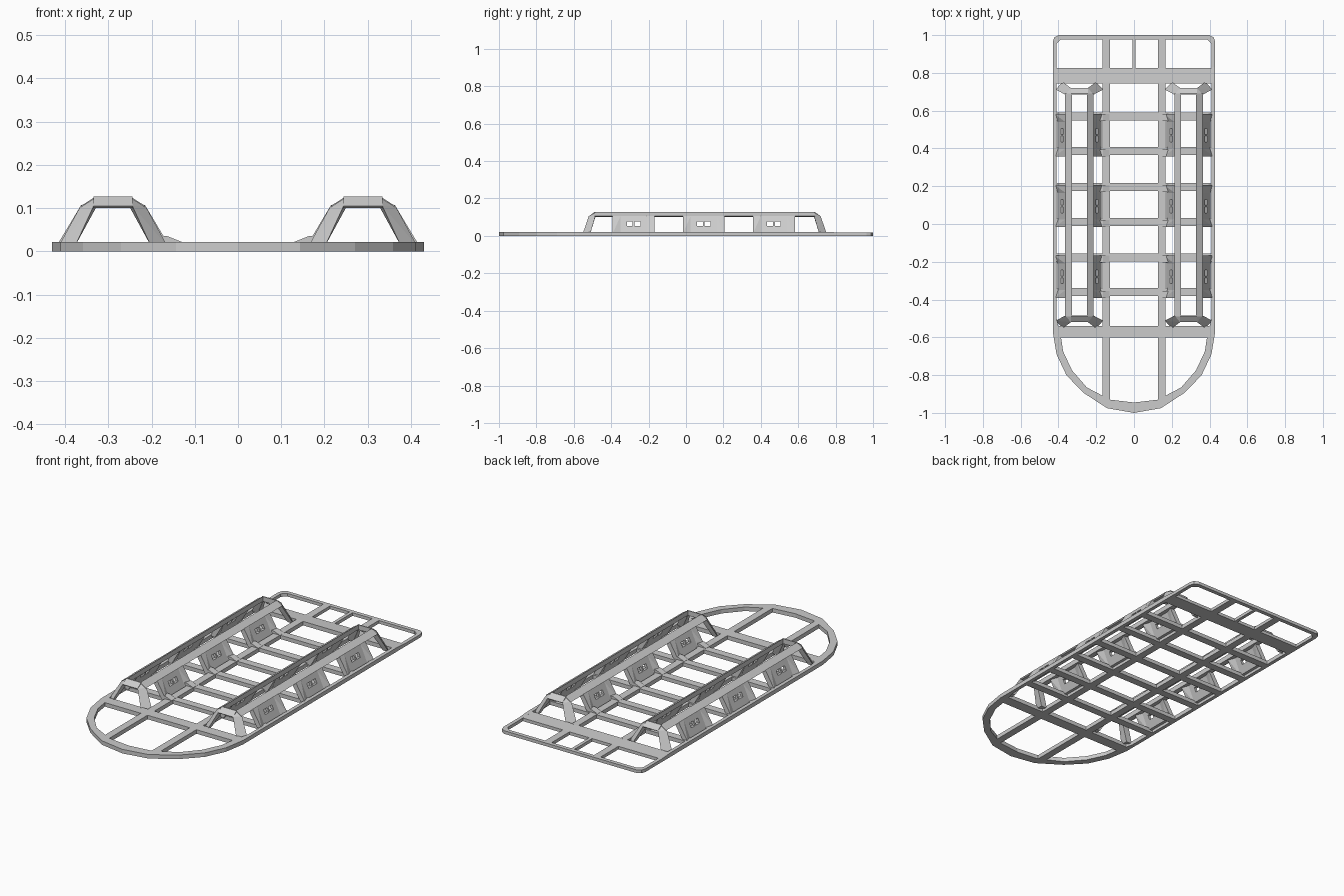
import bpy, bmesh

if "Cube" in bpy.data.objects:
    bpy.data.objects.remove(bpy.data.objects["Cube"])

H = 0.022      # frame thickness
HR = 0.017     # rear frame thickness
CX, CY = 0.289, 0.10   # centre of each raised housing


def hull(bm, pts):
    """Add one convex solid around the points."""
    vs = [bm.verts.new(p) for p in pts]
    r = bmesh.ops.convex_hull(bm, input=vs)
    junk = {g for g in r["geom_interior"] + r["geom_unused"] if isinstance(g, bmesh.types.BMVert)}
    bmesh.ops.delete(bm, geom=list(junk), context='VERTS')


def box(bm, x0, x1, y0, y1, z0, z1):
    hull(bm, [(x, y, z) for x in (x0, x1) for y in (y0, y1) for z in (z0, z1)])


def finish(bm, name, mirror=False):
    bmesh.ops.dissolve_limit(bm, angle_limit=0.01, verts=bm.verts[:], edges=bm.edges[:])
    bmesh.ops.recalc_face_normals(bm, faces=bm.faces[:])
    me = bpy.data.meshes.new(name)
    bm.to_mesh(me)
    bm.free()
    ob = bpy.data.objects.new(name, me)
    bpy.context.collection.objects.link(ob)
    if mirror:
        m = ob.modifiers.new("mirror", 'MIRROR')
        m.use_mirror_merge = False
    return ob


# Outer rim: rounded nose at the front, small cut corners at the rear
outer = [(0, -1.0), (.143, -.975), (.27, -.892), (.358, -.80), (.41, -.69), (.43, -.57),
         (.43, -.50), (.43, .75), (.43, .83), (.43, .965), (.422, .988), (.40, 1.0), (0, 1.0)]
inner = [(0, -.945), (.127, -.93), (.25, -.865), (.328, -.775), (.375, -.675), (.388, -.59),
         (.41, -.50), (.41, .75), (.41, .83), (.41, .955), (.402, .964), (.385, .978), (.385, .978)]
inner[-1] = (0, .978)
tops = [H] * 8 + [HR] * 5
bm = bmesh.new()
rings = []
for (a, b), (c, d), t in zip(outer, inner, tops):
    rings.append([bm.verts.new(p) for p in ((a, b, 0), (a, b, t), (c, d, t), (c, d, 0))])
for r, s in zip(rings, rings[1:]):
    for i in range(4):
        j = (i + 1) % 4
        bm.faces.new((r[i], r[j], s[j], s[i]))
finish(bm, "outer_rim", True)

# Long bars on both sides of the centre
bm = bmesh.new()
box(bm, .128, .168, -.95, .75, 0, H)
box(bm, .128, .168, .75, .99, 0, HR)
finish(bm, "long_bar", True)
bm = bmesh.new()
box(bm, -.009, .009, .80, .99, 0, HR)
finish(bm, "rear_centre_bar")

# Ladder rungs and the two wide cross beams
bm = bmesh.new()
for y in (.57, .387, .197, .01, -.178, -.36):
    box(bm, -.42, .42, y - .021, y + .021, 0, H - .001)
finish(bm, "rungs")
bm = bmesh.new()
box(bm, -.40, .40, -.60, -.54, 0, H)
hull(bm, [(x, y, z) for x in (-.42, .42)
          for y, z in ((.745, 0), (.825, 0), (.745, H), (.825, HR))])
finish(bm, "cross_beams")


def wall_x(z):
    """Half width of the sloped housing wall at height z."""
    return .075 + (.105 - z) * .45


def place(pts):
    return [(CX + x, CY + y, z) for x, y, z in pts]


# Housing top: open chamfered ring
bm = bmesh.new()
for s in (-1, 1):
    hull(bm, place([(s * u, y, z) for y in (-.59, .59)
                    for u, z in ((.075, .105), (.04, .127), (.04, .10), (.068, .10))]))
    hull(bm, place([(x, s * v, z) for x in (-.045, .045)
                    for v, z in ((.62, .105), (.59, .127), (.585, .127), (.585, .10), (.615, .10))]))
finish(bm, "housing_top_ring", True)

# Diagonal corner legs
bm = bmesh.new()
for s in (-1, 1):
    for t in (-1, 1):
        hull(bm, place([(s * u, t * v, z) for u, v, z in (
            (.126, .612, .012), (.088, .652, .012), (.09, .612, .012),
            (.075, .585, .105), (.045, .62, .105), (.04, .585, .127), (.04, .585, .10))]))
finish(bm, "housing_legs", True)


def slab(bm, s, y0, y1, z0, z1, f0=0, f1=0):
    """Piece of sloped wall; f0 and f1 flare the foot at either end."""
    pts = []
    for y, f in ((y0, f0), (y1, f1)):
        for z in (z0, z1):
            w = wall_x(z) + (f if z == z0 else 0)
            pts += [(s * w, y, z), (s * (w - .016 - f), y, z)]
    hull(bm, [(CX + x, y, z) for x, y, z in pts])


# Side panels with two small slots each, flared at both ends
bm = bmesh.new()
for yc in (-.28, .095, .47):
    for s in (-1, 1):
        slab(bm, s, yc - .07, yc + .07, .012, .054)
        slab(bm, s, yc - .07, yc + .07, .078, .107)
        for a, b in ((-.07, -.036), (-.005, .005), (.036, .07)):
            slab(bm, s, yc + a, yc + b, .054, .078)
        slab(bm, s, yc - .112, yc - .07, .012, .107, .014, 0)
        slab(bm, s, yc + .07, yc + .112, .012, .107, 0, .014)
    # low wedge feet on the inner side
    for t in (-1, 1):
        hull(bm, [(x, yc + t * y, z) for y in (.075, .112)
                  for x, z in ((.13, .018), (.13, H), (.165, .036), (.18, .036), (.18, .018))])
finish(bm, "housing_side_panels", True)
